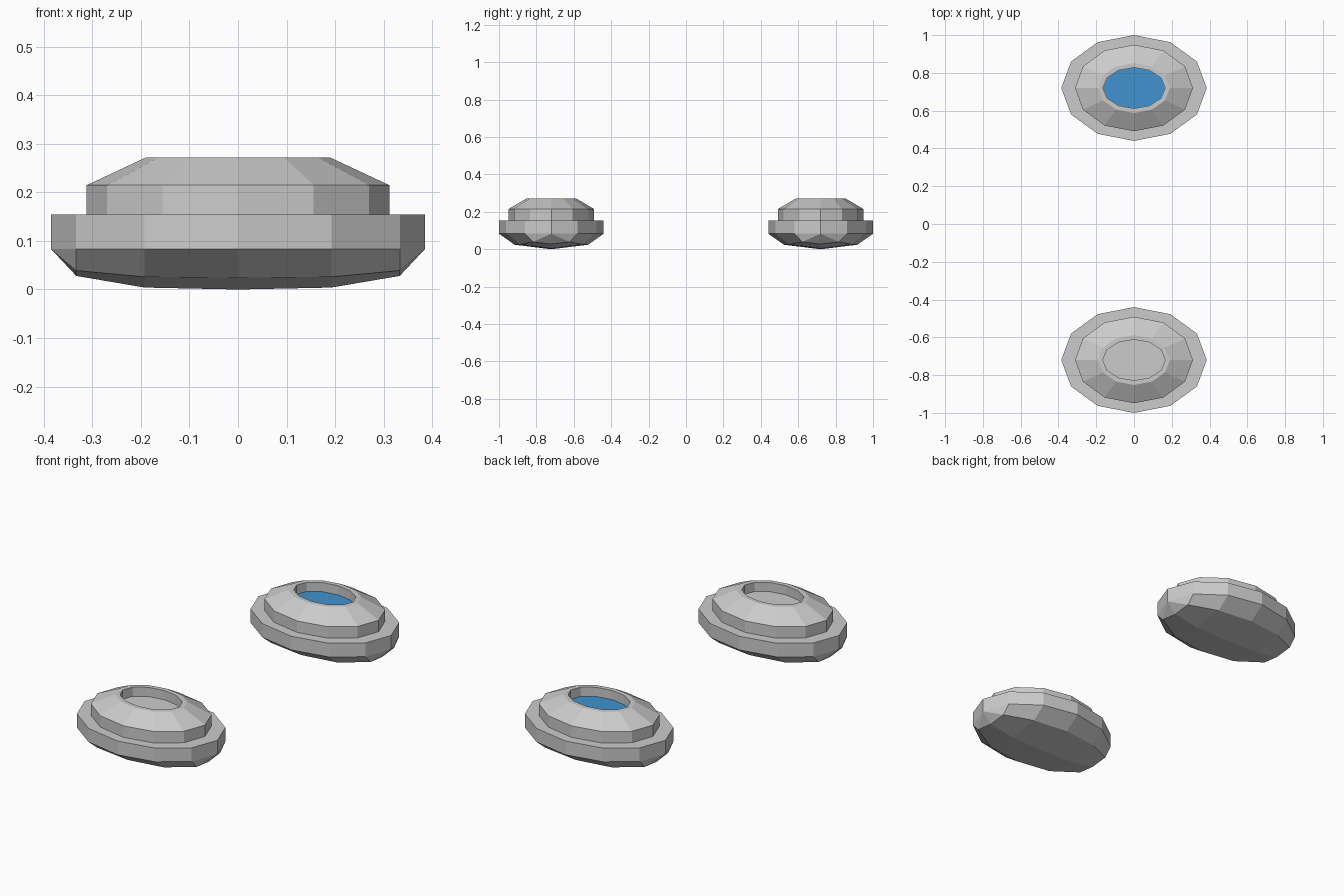
import bpy, bmesh
from math import sin, cos, pi

if "Cube" in bpy.data.objects:
    bpy.data.objects.remove(bpy.data.objects["Cube"])

N = 12  # sides of every oval

def oval(bm, rx, ry, z, cy):
    return [bm.verts.new((rx * cos(2 * pi * i / N), cy + ry * sin(2 * pi * i / N), z))
            for i in range(N)]

def skin(bm, a, b):
    for i in range(N):
        j = (i + 1) % N
        bm.faces.new((a[i], a[j], b[j], b[i]))

def finish(bm, name, mat=None):
    bmesh.ops.recalc_face_normals(bm, faces=bm.faces)
    me = bpy.data.meshes.new(name)
    bm.to_mesh(me)
    bm.free()
    ob = bpy.data.objects.new(name, me)
    bpy.context.collection.objects.link(ob)
    if mat:
        me.materials.append(mat)

# upper profile: rim, step, sloping shoulder, lip, recess wall
PROFILE = [(.385, .28, .083), (.385, .28, .155), (.312, .229, .155), (.312, .229, .215),
           (.19, .132, .272), (.165, .108, .272), (.165, .108, .222)]
# belly cross-sections along x: x fraction index, middle z, lowest z
BELLY = {0: (.024, 0), 1: (.026, .004), 2: (.039, .028)}

def pod(name, cy, mat=None):
    bm = bmesh.new()
    rings = [oval(bm, *p, cy) for p in PROFILE]
    for a, b in zip(rings, rings[1:]):
        skin(bm, a, b)
    # faceted belly, built as strips running along x between the two tips
    rim = rings[0]
    rows = []
    for i in range(1, 6):
        back, front = rim[i], rim[N - i]
        x, ry = back.co.x, back.co.y - cy
        mid, low = BELLY[abs(3 - i)]
        rows.append([back] + [bm.verts.new((x, cy + ry * f, z))
                              for f, z in ((.7, mid), (0, low), (-.7, mid))] + [front])
    for a, b in zip(rows, rows[1:]):
        for k in range(4):
            bm.faces.new((a[k], a[k + 1], b[k + 1], b[k]))
    for tip, row in ((rim[0], rows[0]), (rim[6], rows[-1])):
        for k in range(4):
            bm.faces.new((tip, row[k], row[k + 1]))
    # open recess is closed by the disc, so add the floor before fixing normals
    bm.faces.new(rings[-1])
    finish(bm, name + "_pod")
    # inset disc lying just on the recess floor
    bm = bmesh.new()
    bm.faces.new(oval(bm, .164, .1075, .224, cy))
    finish(bm, name + "_disc", mat)

blue = bpy.data.materials.new("blue")
blue.diffuse_color = (.05, .29, .62, 1)
blue.use_nodes = True
blue.node_tree.nodes["Principled BSDF"].inputs["Base Color"].default_value = blue.diffuse_color
pod("front", -.72)
pod("back", .72, blue)
